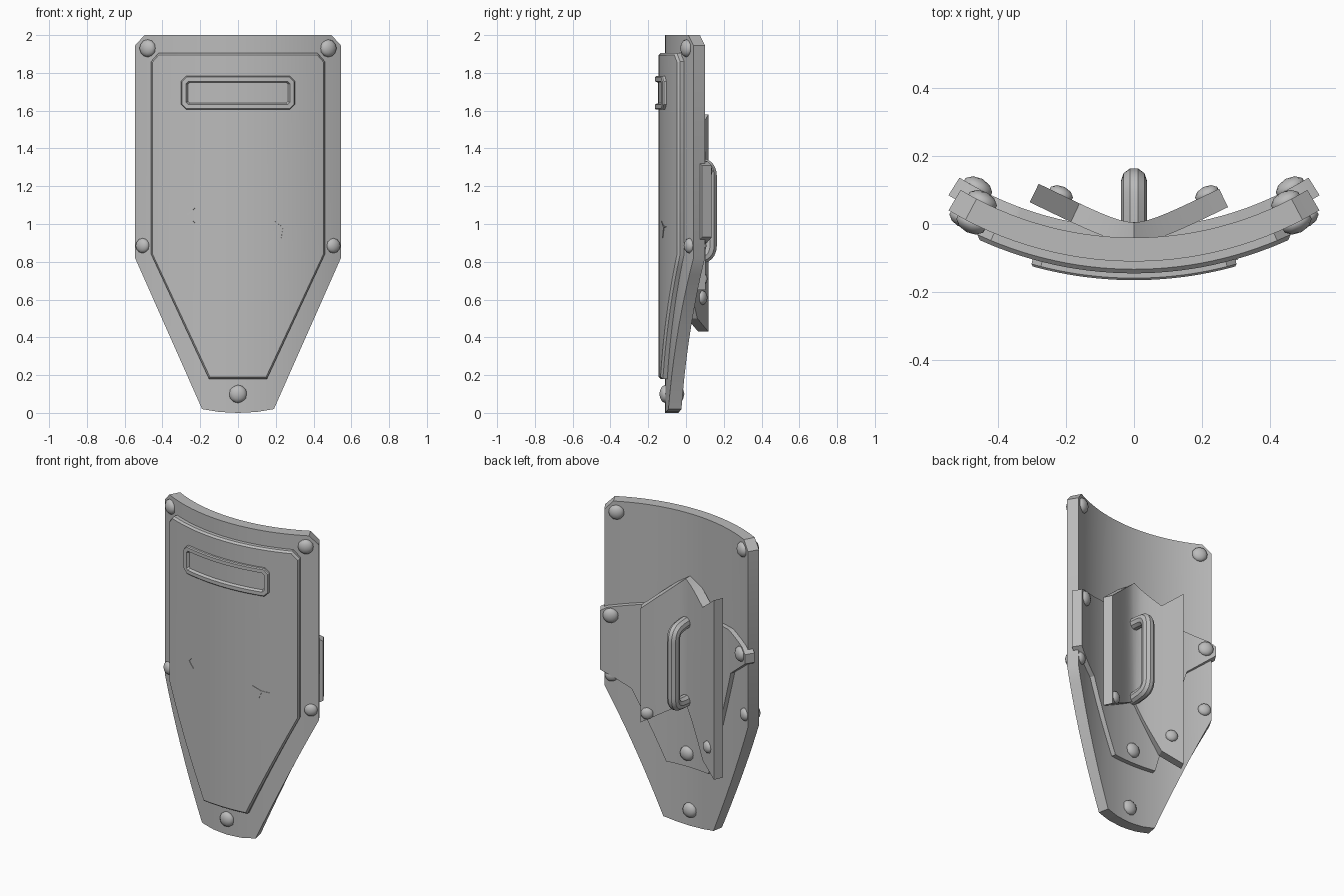
import bpy, bmesh, math

cube = bpy.data.objects.get("Cube")
if cube:
    bpy.data.objects.remove(cube, do_unlink=True)

steel = bpy.data.materials.new("grey_steel")
steel.use_nodes = True
GREY = (0.5, 0.5, 0.5, 1)
steel.diffuse_color = GREY
steel.node_tree.nodes["Principled BSDF"].inputs["Base Color"].default_value = GREY

CENTRE_Y = 0.955                    # axis of the shield's curve
FRONT, BACK = 1.065, 0.995          # radii of the main plate
PANEL, BRACE = 1.10, 0.966          # radii of the front panel and the rear brace


def finish(name, bm):
    mesh = bpy.data.meshes.new(name)
    bm.to_mesh(mesh)
    bm.free()
    obj = bpy.data.objects.new(name, mesh)
    bpy.context.collection.objects.link(obj)
    mesh.materials.append(steel)
    smooth(obj)
    return obj


def smooth(obj):
    bpy.ops.object.select_all(action='DESELECT')
    obj.select_set(True)
    bpy.context.view_layer.objects.active = obj
    bpy.ops.object.shade_smooth_by_angle(angle=math.radians(30))


def arc(radius):
    """Wrap a flat plate round the shield's axis."""
    def warp(x, depth):
        t = math.asin(x / radius)
        r = radius - depth
        return r * math.sin(t), CENTRE_Y - r * math.cos(t)
    return warp


def vee(x, depth):
    """Fold a flat plate into a soft V opening to the rear."""
    root = math.hypot(0.5 * x, 0.03)
    t = math.atan(0.25 * x / root)
    y = root - 0.025
    off = 0.06 - depth
    return x + off * math.sin(t), y - off * math.cos(t)


def plate(name, outline, thickness, warp, chamfer=0, insets=(), columns=28):
    """Extrude an x-z outline, dress its front face, slice it and bend it."""
    bm = bmesh.new()
    front = bm.faces.new([bm.verts.new((x, chamfer, z)) for x, z in outline])
    rim = [(v, bm.verts.new((v.co.x, thickness, v.co.z))) for v in front.verts]
    bm.faces.new([b for _, b in reversed(rim)])
    for (a, a2), (b, b2) in zip(rim, rim[1:] + rim[:1]):
        bm.faces.new((b, a, a2, b2))
    bmesh.ops.recalc_face_normals(bm, faces=bm.faces)
    steps = list(insets)
    if chamfer:
        steps.insert(0, (chamfer, chamfer))
    for width, lift in steps:
        bmesh.ops.inset_region(bm, faces=[front], thickness=width, depth=lift)
    lo = min(x for x, _ in outline)
    hi = max(x for x, _ in outline)
    for i in range(1, columns):
        x = lo + (hi - lo) * i / columns
        bmesh.ops.bisect_plane(bm, geom=bm.verts[:] + bm.edges[:] + bm.faces[:],
                               plane_co=(x, 0, 0), plane_no=(1, 0, 0))
    for v in bm.verts:
        v.co.x, v.co.y = warp(v.co.x, v.co.y)
    return finish(name, bm)


def mirrored(half):
    """Complete a right-hand outline listed from bottom to top."""
    return half + [(-x, z) for x, z in reversed(half) if x > 0]


def rivet(name, x, y, z, turn, size):
    bm = bmesh.new()
    bmesh.ops.create_icosphere(bm, subdivisions=2, radius=size)
    obj = finish(name, bm)
    obj.scale.y = 0.65
    obj.rotation_euler.z = turn
    obj.location = (x, y, z)


# Main plate, raised front panel and viewing-slot frame
plate("main_plate", mirrored([(0, 0), (0.1, 0.005), (0.19, 0.02), (0.545, 0.82),
                              (0.545, 1.945), (0.495, 2)]), FRONT - BACK, arc(FRONT))
plate("front_panel", mirrored([(0.155, 0.18), (0.465, 0.84), (0.465, 1.86), (0.425, 1.905)]),
      0.04, arc(PANEL), chamfer=0.012)
plate("slot_frame", mirrored([(0.275, 1.605), (0.303, 1.633), (0.303, 1.755), (0.275, 1.783)]),
      0.03, arc(1.12), chamfer=0.006, insets=[(0.024, 0), (0.008, -0.018)])

# Small battle scratches on the front panel
for i, (x, z, angles) in enumerate([(-0.275, 1.045, (40, -40)), (0.245, 0.985, (0, 150, 255))]):
    for j, deg in enumerate(angles):
        c, s = math.cos(math.radians(deg)), math.sin(math.radians(deg))
        length = 0.06
        tri = [(x - 0.006 * s, z + 0.006 * c), (x + 0.006 * s, z - 0.006 * c),
               (x + length * c, z + length * s)]
        plate(f"scratch_{i}_{j}", tri, 0.006, arc(PANEL + 0.003), columns=2)

# Rear brace riveted across the back
plate("rear_brace", [(-0.17, 0.39), (0.15, 0.39), (0.37, 0.82), (0.545, 0.93), (0.545, 1.31),
                     (0.51, 1.33), (0.3, 1.37), (-0.36, 1.38), (-0.51, 1.33), (-0.545, 1.3),
                     (-0.545, 1.24), (-0.38, 1.11)], 0.061, arc(1.027))

# Folded arm guard with ragged top and bottom edges
plate("arm_guard", [(-0.28, 0.43), (-0.16, 0.5), (0, 0.8), (0.25, 0.65), (0.25, 1.38),
                    (0, 1.6), (-0.16, 1.48), (-0.28, 1.58)], 0.06, vee, columns=20)

# Grip: a bent round bar
curve = bpy.data.curves.new("grip", 'CURVE')
curve.dimensions = '3D'
curve.bevel_depth = 0.038
curve.bevel_resolution = 3
curve.resolution_u = 6
path = [(-0.02, 1.32), (0.06, 1.32), (0.127, 1.3), (0.127, 1.2),
        (0.127, 0.94), (0.127, 0.84), (0.06, 0.82), (-0.02, 0.82)]
spline = curve.splines.new('NURBS')
spline.points.add(len(path) - 1)
for point, (y, z) in zip(spline.points, path):
    point.co = (0, y, z, 1)
spline.order_u = 3
spline.use_endpoint_u = True
grip = bpy.data.objects.new("grip", curve)
bpy.context.collection.objects.link(grip)
curve.materials.append(steel)
bpy.ops.object.select_all(action='DESELECT')
grip.select_set(True)
bpy.context.view_layer.objects.active = grip
bpy.ops.object.convert(target='MESH')
smooth(bpy.context.view_layer.objects.active)

# Rivets through the main plate, front and back
for x, z, size in [(0.478, 1.93, 0.047), (-0.478, 1.93, 0.047), (0.505, 0.885, 0.04),
                   (-0.505, 0.885, 0.04), (0, 0.1, 0.048)]:
    turn = math.asin(x / FRONT)
    for side, r in (("front", FRONT), ("back", BACK)):
        rivet(f"{side}_rivet", r * math.sin(turn), CENTRE_Y - r * math.cos(turn), z, turn, size)

# Rivets on the brace
for x, z in [(0.46, 1.28), (-0.46, 1.28), (0, 0.475)]:
    turn = math.asin(x / BRACE)
    rivet("brace_rivet", x, CENTRE_Y - BRACE * math.cos(turn), z, turn, 0.047)

# Rivets on the arm guard
for x, z in [(0.215, 0.71), (-0.215, 0.61)]:
    rivet("guard_rivet", x, vee(x, 0.06)[1], z, math.copysign(0.45, x), 0.038)
